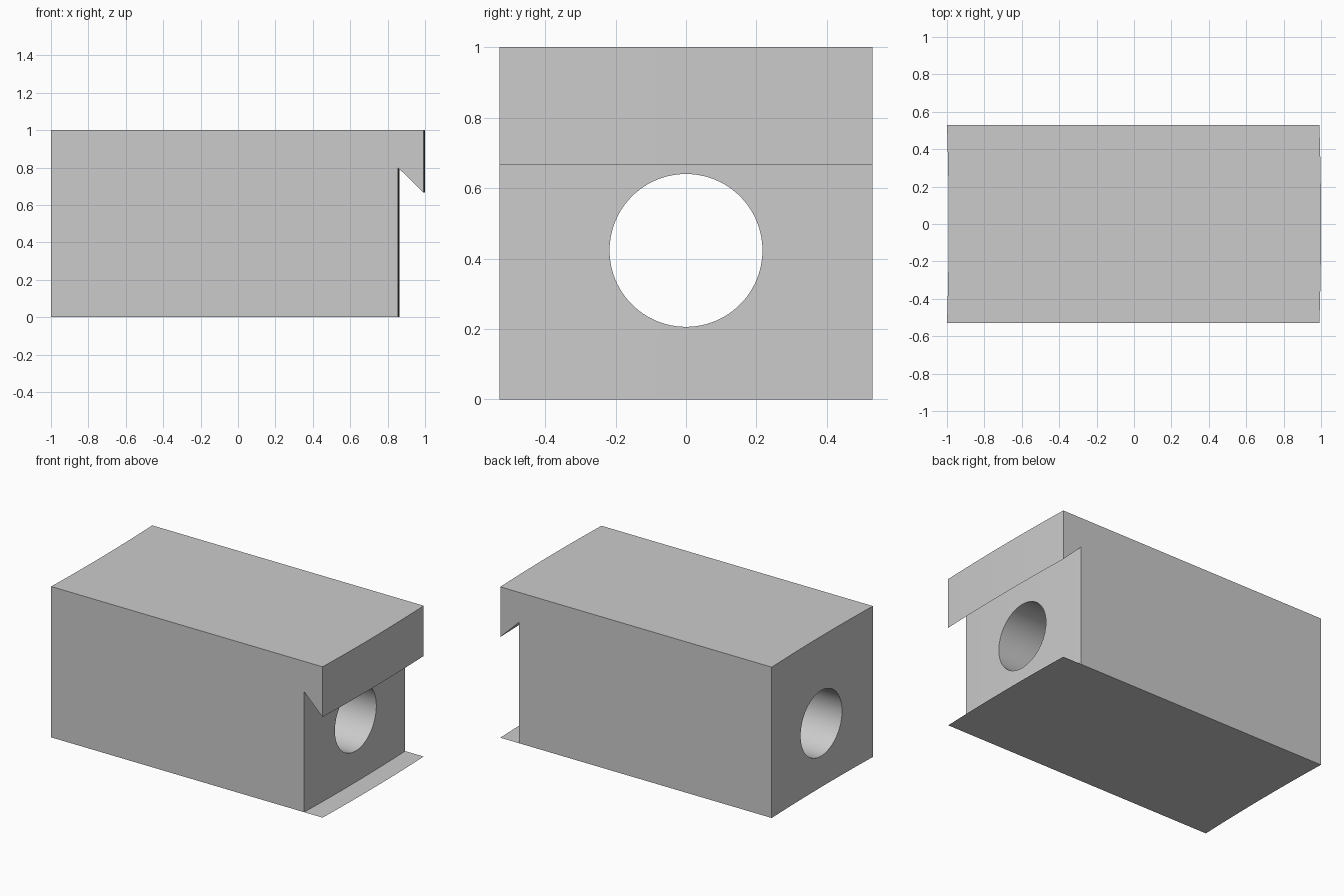
import bpy
import bmesh
import math

cube = bpy.data.objects.get("Cube")
if cube:
    bpy.data.objects.remove(cube, do_unlink=True)

HALF_WIDTH = 0.53
BULGE = 0.009      # both ends bow gently towards +x
SEGMENTS = 16

grey = bpy.data.materials.new("light grey")
grey.use_nodes = True
colour = (0.6, 0.6, 0.6, 1)
grey.diffuse_color = colour
grey.node_tree.nodes["Principled BSDF"].inputs["Base Color"].default_value = colour


def bowed_sweep(name, profile, closed):
    """Sweep an x-z profile along y, bowing it towards +x at mid width."""
    bm = bmesh.new()
    rows = []
    for i in range(SEGMENTS + 1):
        t = 2 * i / SEGMENTS - 1
        bow = BULGE * (1 - t * t)
        rows.append([bm.verts.new((x + bow, t * HALF_WIDTH, z)) for x, z in profile])
    count = len(profile)
    for a, b in zip(rows, rows[1:]):
        for j in range(count if closed else count - 1):
            k = (j + 1) % count
            bm.faces.new((a[j], a[k], b[k], b[j]))
    if closed:
        bm.faces.new(rows[0])
        bm.faces.new(rows[-1])
    bmesh.ops.recalc_face_normals(bm, faces=bm.faces)
    mesh = bpy.data.meshes.new(name)
    bm.to_mesh(mesh)
    bm.free()
    mesh.materials.append(grey)
    obj = bpy.data.objects.new(name, mesh)
    bpy.context.collection.objects.link(obj)
    return obj


def activate(obj):
    bpy.ops.object.select_all(action='DESELECT')
    obj.select_set(True)
    bpy.context.view_layer.objects.active = obj


# Block with a hooked upper lip
block = bowed_sweep("block", [(-1, 0), (0.855, 0), (0.855, 0.8),
                              (0.991, 0.667), (0.991, 1), (-1, 1)], True)

# Round bore through the whole length
bpy.ops.mesh.primitive_cylinder_add(vertices=96, radius=0.217, depth=3,
                                    location=(0, 0, 0.423),
                                    rotation=(0, math.pi / 2, 0))
cutter = bpy.context.object
cutter.name = "bore_cutter"
cutter.hide_render = True
cutter.data.materials.append(grey)
bore = block.modifiers.new("bore", 'BOOLEAN')
bore.operation = 'DIFFERENCE'
bore.solver = 'EXACT'
bore.object = cutter
activate(block)
bpy.ops.object.modifier_apply(modifier=bore.name)
bpy.data.objects.remove(cutter, do_unlink=True)

# Paper-thin lower ledge under the hook
ledge = bowed_sweep("lower_ledge", [(0.855, 0), (0.991, 0)], False)
# Its outer side faces down, like the base of the block
if ledge.data.polygons[0].normal.z > 0:
    ledge.data.flip_normals()

for obj in (block, ledge):
    activate(obj)
    bpy.ops.object.shade_smooth_by_angle(angle=math.radians(30))
